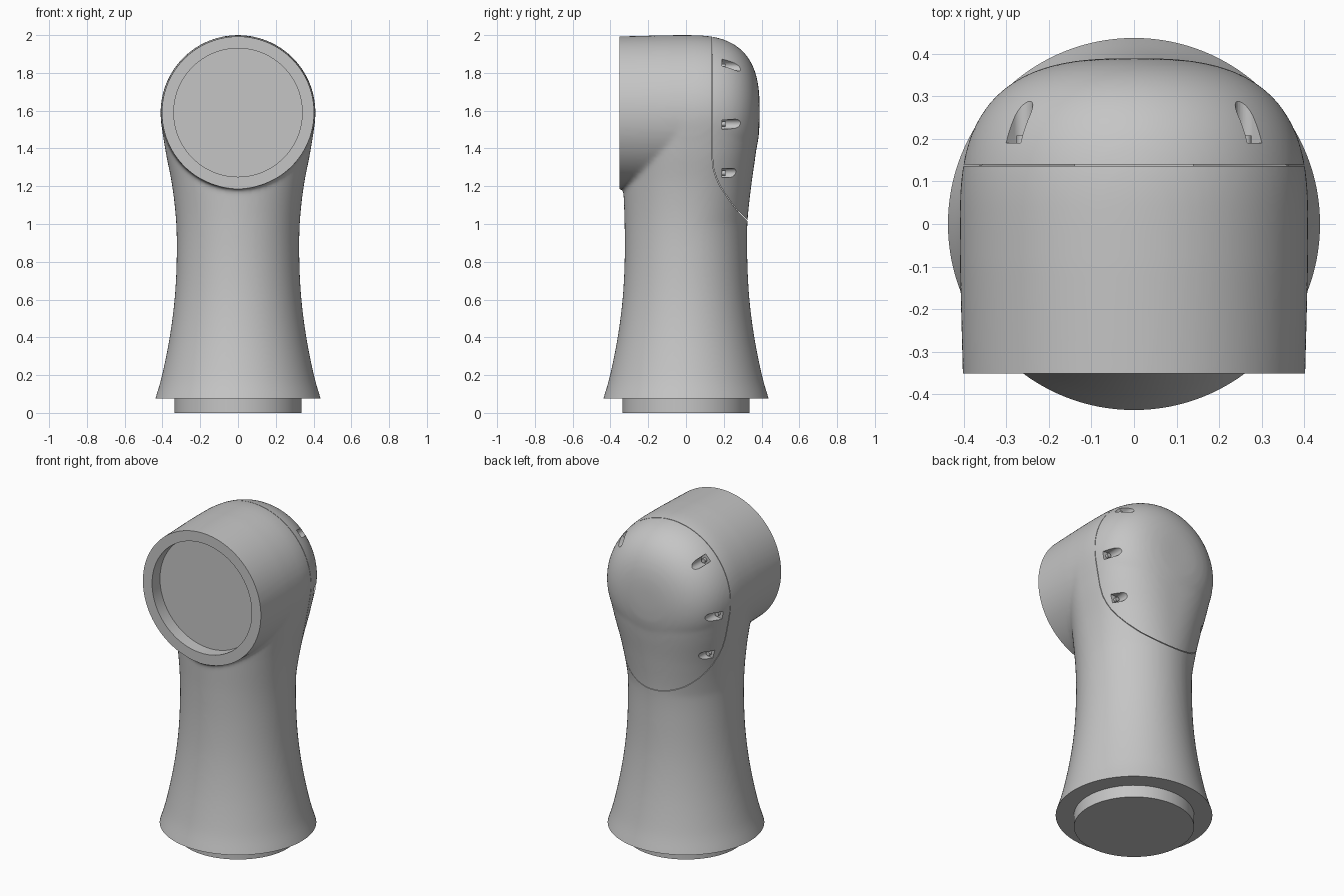
import bpy, bmesh, math
from mathutils import Vector

cube = bpy.data.objects.get("Cube")
if cube:
    bpy.data.objects.remove(cube, do_unlink=True)

grey = bpy.data.materials.new("matte_grey")
grey.use_nodes = True
grey.diffuse_color = (0.56, 0.56, 0.56, 1)
grey.node_tree.nodes["Principled BSDF"].inputs["Base Color"].default_value = (0.56, 0.56, 0.56, 1)

HEAD_Z, HEAD_R, BACK, POWER = 1.59, 0.41, 0.39, 2.8
SIDES = 96


def finish(name, bm):
    bmesh.ops.recalc_face_normals(bm, faces=bm.faces)
    mesh = bpy.data.meshes.new(name)
    bm.to_mesh(mesh)
    bm.free()
    ob = bpy.data.objects.new(name, mesh)
    bpy.context.collection.objects.link(ob)
    mesh.materials.append(grey)
    return ob


def activate(ob):
    bpy.ops.object.select_all(action='DESELECT')
    ob.select_set(True)
    bpy.context.view_layer.objects.active = ob


def apply(ob, kind, **settings):
    mod = ob.modifiers.new(kind.lower(), kind)
    for key, value in settings.items():
        setattr(mod, key, value)
    activate(ob)
    bpy.ops.object.modifier_apply(modifier=mod.name)


def cut(ob, cutter, operation='DIFFERENCE'):
    apply(ob, 'BOOLEAN', object=cutter, operation=operation, solver='EXACT')
    bpy.data.objects.remove(cutter, do_unlink=True)


def loft(bm, rings):
    loops = [[bm.verts.new(p) for p in ring] for ring in rings]
    for low, high in zip(loops, loops[1:]):
        for i in range(len(low)):
            j = (i + 1) % len(low)
            bm.faces.new((low[i], low[j], high[j], high[i]))
    bm.faces.new(loops[0])
    bm.faces.new(loops[-1])


def prism(bm, outline, axis, start, end):
    def place(p, t):
        return (t, p[0], p[1]) if axis == 'x' else (p[0], t, p[1]) if axis == 'y' else (p[0], p[1], t)
    loft(bm, [[place(p, t) for p in outline] for t in (start, end)])


def solid(name, outline, axis, start, end):
    bm = bmesh.new()
    prism(bm, outline, axis, start, end)
    return finish(name, bm)


def circle(radius, cx=0, cy=0, n=SIDES):
    return [(cx + radius * math.cos(math.tau * i / n), cy + radius * math.sin(math.tau * i / n)) for i in range(n)]


def rect(u0, u1, v0, v1):
    return [(u0, v0), (u1, v0), (u1, v1), (u0, v1)]


def spow(value, power):
    return math.copysign(abs(value) ** power, value)


def spline(rows, steps=8):
    # smooth curve through the rows, flat at its upper end
    rows = [Vector(r) for r in rows]
    tip = rows[-2].copy()
    tip[0] = 2 * rows[-1][0] - tip[0]
    pts = [2 * rows[0] - rows[1]] + rows + [tip]
    for a, b, c, d in zip(pts, pts[1:], pts[2:], pts[3:]):
        for k in range(steps):
            t = k / steps
            yield b + (c - a) * (t / 2) + (2 * a - 5 * b + 4 * c - d) * (t * t / 2) + (3 * b - a - 3 * c + d) * (t ** 3 / 2)
    yield rows[-1]


# Neck: height, side, back and front reach
neck = [(-0.05, .477, .477, .477), (.075, .438, .438, .438), (.2, .402, .402, .402),
        (.4, .362, .362, .362), (.6, .336, .336, .336), (.8, .325, .325, .325),
        (1.0, .327, .325, .325), (1.2, .348, .345, .332), (1.4, .386, .373, .335),
        (HEAD_Z, HEAD_R, BACK, .335)]
bm = bmesh.new()
rings = []
for z, side, back, front in spline(neck):
    blend = max(0, (z - 1) / (HEAD_Z - 1))
    ring = []
    for i in range(SIDES):
        a = math.tau * i / SIDES
        c, s = math.cos(a), math.sin(a)
        e = 2 / (2 + (POWER - 2) * blend) if s > 0 else 1
        ring.append((side * spow(c, e), (back if s > 0 else front) * spow(s, e), z))
    rings.append(ring)
loft(bm, rings)

# Head: drum running forward with a rounded dome behind
profile = [(-0.45, .40), (-0.35, .403), (-0.2, .407), (-0.1, .4095)]
for i in range(25):
    a = math.pi / 2 * i / 24.3
    profile.append((BACK * spow(math.sin(a), 2 / POWER), HEAD_R * spow(math.cos(a), 2 / POWER)))
loft(bm, [[(x, y, z) for x, z in circle(r, 0, HEAD_Z)] for y, r in profile])
body = finish("housing_body", bm)

# Blend neck and head into one skin, then trim the ends crisp
apply(body, 'REMESH', mode='VOXEL', voxel_size=0.012)
apply(body, 'SMOOTH', factor=0.5, iterations=8)
cut(body, solid("bottom_trim", rect(-1, 1, -1, 1), 'z', -1, .075))
cut(body, solid("front_trim", rect(-1, 1, 1.0, 2.5), 'y', -1, -.352))
cut(body, solid("front_recess", circle(.34, 0, HEAD_Z), 'y', -.5, -.275))

# Back cover, parted from the body by a fine seam
seam = [(.14, 1.9), (.14, 1.36), (.145, 1.3), (.16, 1.25), (.18, 1.205), (.205, 1.165),
        (.24, 1.115), (.28, 1.065), (.325, 1.02)]
region = [(.14, 2.3)] + seam + [(.6, .8), (.6, 2.3)]
cover = body.copy()
cover.data = body.data.copy()
cover.name = "back_cover"
bpy.context.collection.objects.link(cover)
cut(cover, solid("cover_region", region, 'x', -1, 1), 'INTERSECT')
gap = [(y - .003, z - .001) for y, z in region]
cut(body, solid("body_region", gap, 'x', -1, 1))
strip = seam[:-1]
core = [(y - .02, z) for y, z in strip] + [(y + .02, z) for y, z in reversed(strip)]
solid("seam_core", core, 'x', -.14, .14)

# Fastener slots open to the sides, with a fastener in each
slots = [(.263, 1.835, 43), (.355, 1.53, -9), (.295, 1.27, 0)]
slot_bm, pin_bm = bmesh.new(), bmesh.new()
for side in (-1, 1):
    for x, z, angle in slots:
        a = math.radians(angle)
        outline = [(.1, -.025), (.1, .025)]
        outline += [(.025 * math.cos(t), .025 * math.sin(t))
                    for t in (math.pi * (.5 + k / 12) for k in range(13))]
        turned = [(side * (x + u * math.cos(a) - v * math.sin(a)), z + u * math.sin(a) + v * math.cos(a))
                  for u, v in outline]
        prism(slot_bm, turned, 'y', .19, .6)
        prism(pin_bm, circle(.013, side * x, z, 16), 'y', .18, .208)
cut(cover, finish("slot_cutters", slot_bm))
pins = finish("cover_fasteners", pin_bm)

# Round plug under the base
plug = solid("base_plug", circle(.336), 'z', 0, .085)

for ob in (body, cover, pins, plug):
    activate(ob)
    bpy.ops.object.shade_smooth_by_angle(angle=math.radians(35))
